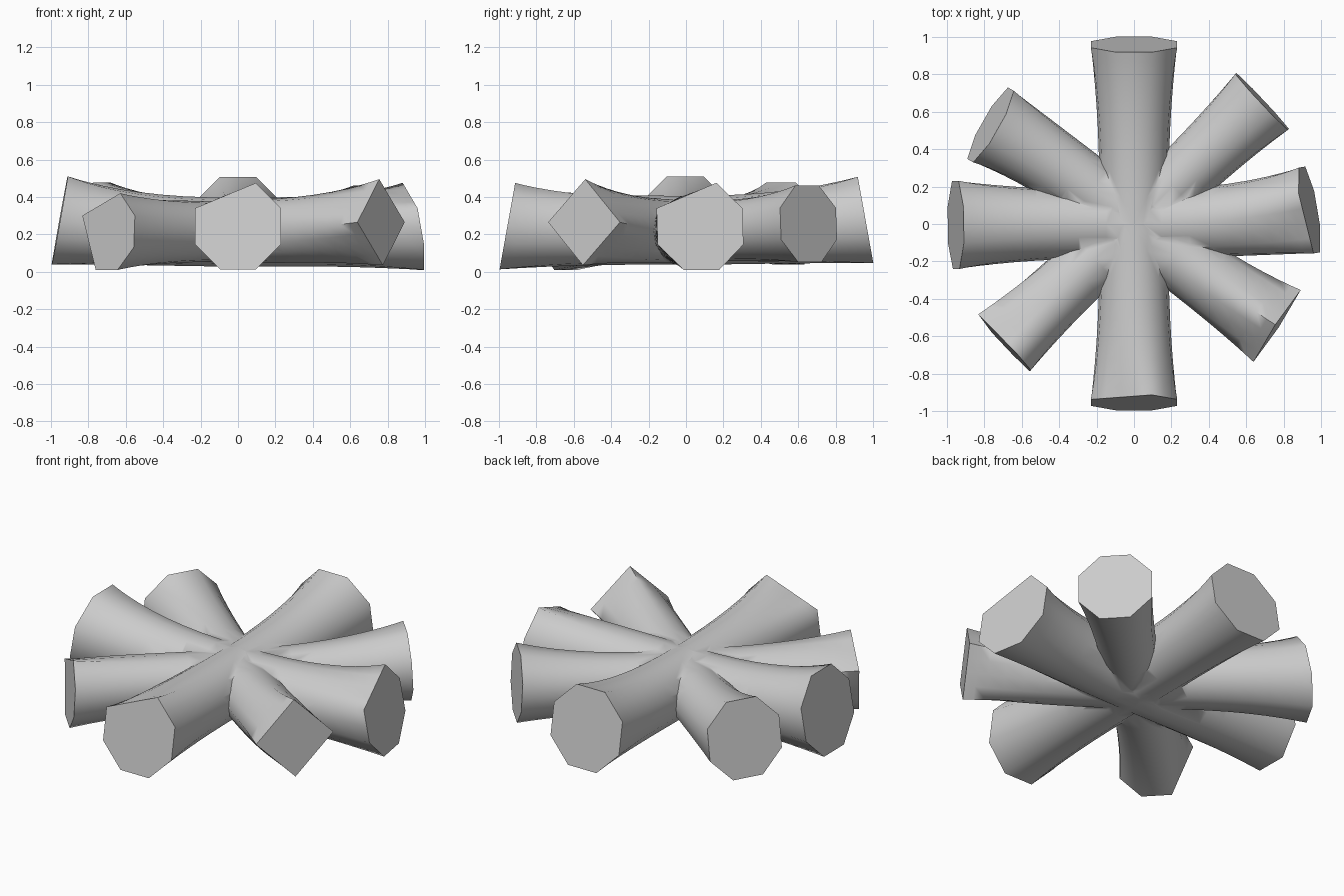
import bpy, bmesh, math
from mathutils import Vector

if "Cube" in bpy.data.objects:
    bpy.data.objects.remove(bpy.data.objects["Cube"])

N = 16                                   # points per ring
ODD = {1, 3, 5, 7, 9, 11, 13, 15}        # corners of an upright octagon
STEPS = [0, .15, .3, .42, .54, .66, .77, .87, .94, 1]


def end_polygon(corners):
    """Unit polygon through the kept corners, sampled at N points."""
    def circ(k):
        a = 2 * math.pi * k / N
        return Vector((math.cos(a), math.sin(a)))
    pts = []
    for k in range(N):
        lo = next(j for j in range(N) if (k - j) % N in corners)
        hi = next(j for j in range(N) if (k + j) % N in corners)
        f = lo / (lo + hi) if lo + hi else 0
        pts.append(circ(k - lo).lerp(circ(k + hi), f))
    return pts


def arm_rings(mid, end, r0, r1, corners=ODD, tilt=.18, z0=.216):
    """Rings along a gently curved arm that flares into a tilted polygon end."""
    p0, p1, p2 = Vector((0, 0, z0)), Vector((*mid, z0)), Vector(end)
    circle, poly = end_polygon(set(range(N))), end_polygon(corners)
    rings = []
    for t in STEPS:
        c = p0 * (1 - t) ** 2 + p1 * 2 * t * (1 - t) + p2 * t * t
        d = (p1 - p0) * (1 - t) + (p2 - p1) * t
        d.z = 0
        d.normalize()
        right = Vector((-d.y, d.x, 0))
        s = t ** 2.7
        r = r0 + (r1 - r0) * s
        ring = []
        for a, b in zip(circle, poly):
            q = a.lerp(b, s) * r
            ring.append(c + right * q.x + Vector((0, 0, q.y)) - d * tilt * s * q.y)
        rings.append(ring)
    return rings


def loft(name, rings):
    bm = bmesh.new()
    vs = [[bm.verts.new(p) for p in ring] for ring in rings]
    for a, b in zip(vs, vs[1:]):
        for i in range(N):
            j = (i + 1) % N
            bm.faces.new((a[i], a[j], b[j], b[i]))
    bm.faces.new(vs[0])
    bm.faces.new(vs[-1])
    bmesh.ops.recalc_face_normals(bm, faces=bm.faces)
    me = bpy.data.meshes.new(name)
    bm.to_mesh(me)
    bm.free()
    ob = bpy.data.objects.new(name, me)
    bpy.context.collection.objects.link(ob)
    return ob


def through_bar(name, first, second):
    """Join two opposite arms into one bar, mirroring the first one's ring order."""
    first = [[ring[(8 - k) % N] for k in range(N)] for ring in first]
    return loft(name, first[::-1] + second[1:])


# Main bar front to back sits slightly high, cross bar slightly low
bar = through_bar("crossing_bars",
                  arm_rings((0, .48), (0, .96, .277), .184, .25, z0=.222),
                  arm_rings((0, -.48), (0, -.955, .244), .184, .25, ODD - {5}, z0=.222))
helpers = [through_bar("cross_bar",
                       arm_rings((.5, 0), (.938, .075, .243), .184, .252, ODD - {5}, z0=.212),
                       arm_rings((-.5, 0), (-.953, -.005, .275), .184, .255, z0=.212))]

# Diagonal arms growing out of the middle
arms = {
    "back_right_arm": arm_rings((.35, .34), (.685, .655, .257), .16, .222, tilt=.05),
    "front_right_arm": arm_rings((.37, -.285), (.765, -.545, .265), .17, .23,
                                 {0, 4, 8, 12}, .05),
    "front_left_arm": arm_rings((-.35, -.31), (-.695, -.635, .215), .162, .222,
                                ODD - {5, 9}, .05),
    "back_left_arm": arm_rings((-.38, .31), (-.767, .53, .258), .17, .238, ODD, .2),
}
helpers += [loft(name, rings) for name, rings in arms.items()]

# Fuse everything into one body
for h in helpers:
    h.hide_render = True
    mod = bar.modifiers.new(h.name, 'BOOLEAN')
    mod.operation, mod.solver, mod.object = 'UNION', 'EXACT', h

bpy.context.view_layer.objects.active = bar
bar.select_set(True)
for mod in list(bar.modifiers):
    bpy.ops.object.modifier_apply(modifier=mod.name)
for h in helpers:
    bpy.data.objects.remove(h)
bpy.ops.object.shade_smooth_by_angle(angle=math.radians(66))
